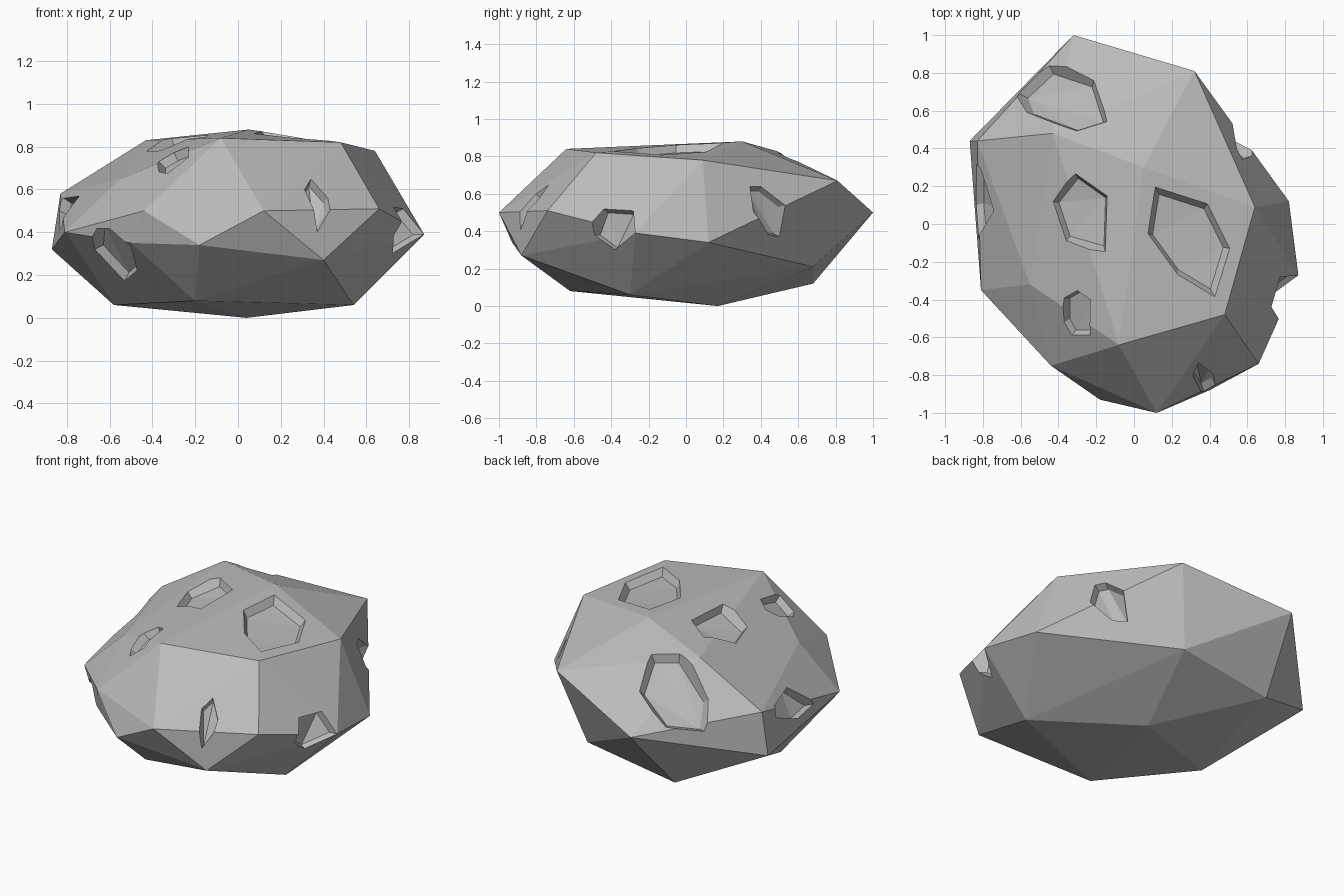
import bpy, bmesh
from mathutils import Vector
from mathutils.bvhtree import BVHTree

if "Cube" in bpy.data.objects:
    bpy.data.objects.remove(bpy.data.objects["Cube"])

stone = bpy.data.materials.new("stone grey")
stone.diffuse_color = (0.5, 0.5, 0.5, 1)
stone.use_nodes = True
stone.node_tree.nodes["Principled BSDF"].inputs["Base Color"].default_value = stone.diffuse_color


def hull_object(name, points):
    """Convex solid around a few corner points."""
    bm = bmesh.new()
    for p in points:
        bm.verts.new(p)
    res = bmesh.ops.convex_hull(bm, input=bm.verts[:])
    junk = {v for v in res["geom_interior"] + res["geom_unused"]
            if isinstance(v, bmesh.types.BMVert)}
    bmesh.ops.delete(bm, geom=list(junk), context="VERTS")
    bmesh.ops.recalc_face_normals(bm, faces=bm.faces[:])
    mesh = bpy.data.meshes.new(name)
    bm.to_mesh(mesh)
    bm.free()
    mesh.materials.append(stone)
    ob = bpy.data.objects.new(name, mesh)
    bpy.context.collection.objects.link(ob)
    return ob


# Boulder: main facet corners
corners = [
    # underside
    (.04, .17, 0), (-.2, -.62, .08), (.54, -.3, .06), (-.58, -.1, .06),
    (-.4, .68, .12), (.2, .68, .21),
    # waist
    (-.32, 1, .5), (.32, .81, .67), (.82, .12, .34), (.87, -.27, .39),
    (.66, -.74, .51), (.4, -.88, .27), (.12, -1, .5), (-.18, -.93, .34),
    (-.5, -.67, .35), (-.44, -.75, .5), (-.81, -.35, .40),
    (-.87, .44, .32), (-.83, .44, .58),
    # crown
    (.64, .09, .78), (.48, -.48, .82), (-.08, -.64, .84),
    (-.55, -.32, .65), (-.43, .48, .83), (.05, .3, .88),
]
rock = hull_object("boulder", corners)
bm = bmesh.new()
bm.from_mesh(rock.data)
tree = BVHTree.FromBMesh(bm)
bm.free()

# Craters: view side, then rim outline in that view
TOP = lambda a, b: (Vector((a, b, 3)), Vector((0, 0, -1)))
FRONT = lambda a, b: (Vector((a, -3, b)), Vector((0, 1, 0)))
RIGHT = lambda a, b: (Vector((3, a, b)), Vector((-1, 0, 0)))
LEFT = lambda a, b: (Vector((-3, a, b)), Vector((1, 0, 0)))
craters = [
    (TOP, [(.11, .2), (.39, .11), (.51, -.13), (.43, -.39), (.23, -.27), (.07, -.05)]),
    (TOP, [(-.31, .27), (-.14, .15), (-.15, -.15), (-.36, -.09), (-.43, .12)]),
    (TOP, [(-.45, .84), (-.36, .83), (-.21, .76), (-.14, .54), (-.3, .49), (-.57, .59), (-.61, .69)]),
    (TOP, [(-.3, -.35), (-.23, -.4), (-.23, -.59), (-.33, -.59), (-.37, -.52), (-.37, -.39)]),
    (LEFT, [(.32, .5), (.3, .56), (.07, .57), (-.08, .43), (.1, .41)]),
    (RIGHT, [(.34, .64), (.4, .64), (.53, .54), (.5, .37), (.44, .38), (.36, .5)]),
    (RIGHT, [(-.49, .38), (-.44, .52), (-.28, .51), (-.27, .39), (-.38, .3)]),
    (FRONT, [(.34, .65), (.42, .56), (.43, .5), (.37, .4), (.31, .6)]),
    (FRONT, [(-.66, .42), (-.6, .42), (-.5, .34), (-.47, .22), (-.53, .17), (-.67, .32)]),
]

for i, (side, outline) in enumerate(craters):
    hits = [tree.ray_cast(*side(a, b)) for a, b in outline]
    hits = [h for h in hits if h[0] is not None]
    rim = [h[0] for h in hits]
    mid = sum(rim, Vector()) / len(rim)
    normal = sum((h[1] for h in hits), Vector()).normalized()
    # tapered pit: wide above the surface, narrow floor below it
    pit = [mid + (p - mid) * 1.25 + normal * .08 for p in rim]
    pit += [mid + (p - mid) * .85 - normal * .04 for p in rim]
    cutter = hull_object(f"crater_cutter_{i + 1}", pit)
    cutter.hide_render = True
    mod = rock.modifiers.new(f"crater {i + 1}", "BOOLEAN")
    mod.operation = "DIFFERENCE"
    mod.solver = "EXACT"
    mod.object = cutter

# Bake the cuts and remove the helpers
baked = bpy.data.meshes.new_from_object(
    rock.evaluated_get(bpy.context.evaluated_depsgraph_get()))
rock.modifiers.clear()
rock.data = baked
baked.materials.clear()
baked.materials.append(stone)
for p in baked.polygons:
    p.material_index = 0
    p.use_smooth = False
for ob in [o for o in bpy.data.objects if o != rock]:
    bpy.data.objects.remove(ob)
